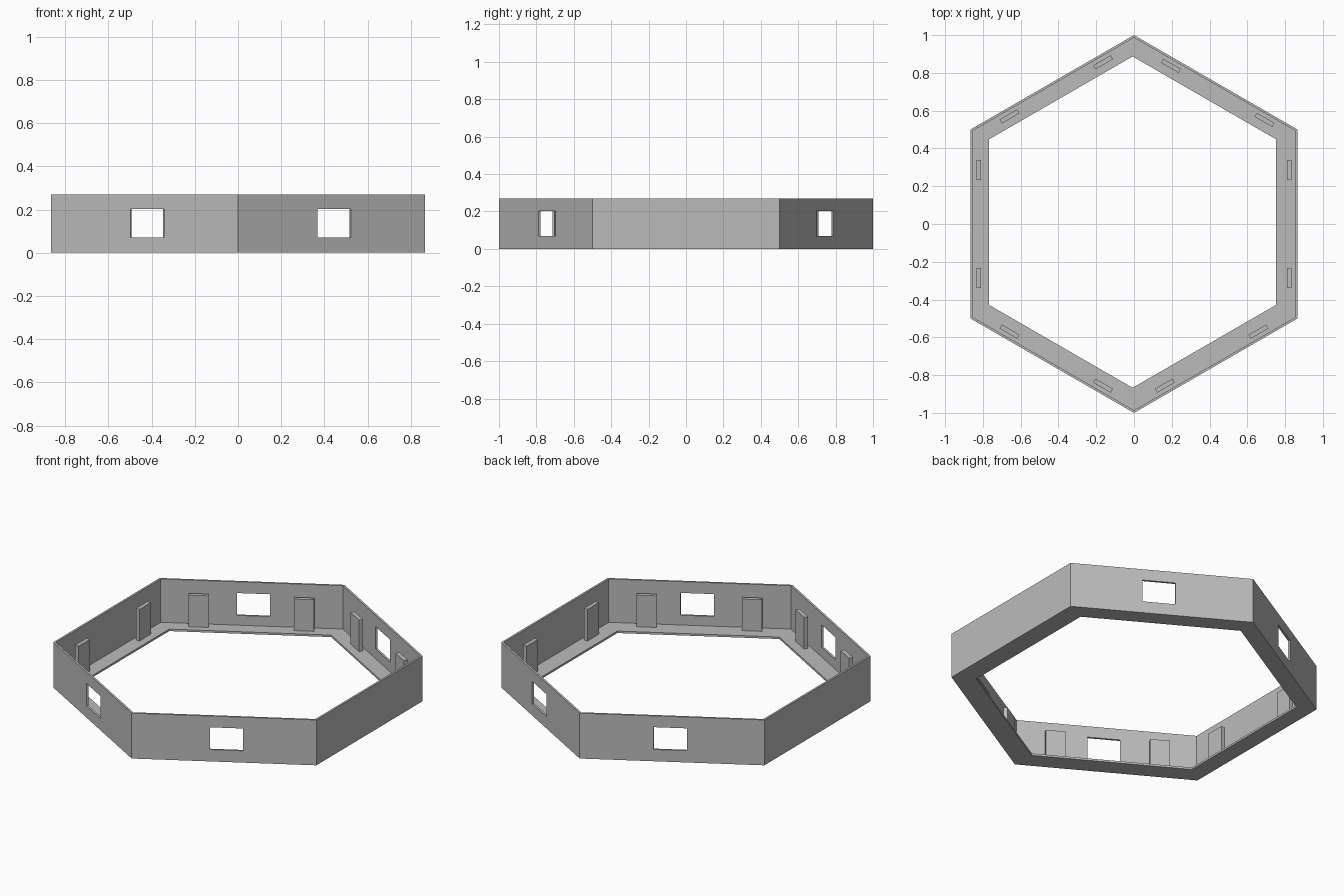
import bpy
from math import radians, cos, sin, sqrt
from mathutils import Matrix

cube = bpy.data.objects.get("Cube")
if cube:
    bpy.data.objects.remove(cube, do_unlink=True)

HEIGHT, THICK = 0.27, 0.012
APOTHEM = sqrt(3) / 2

grey = bpy.data.materials.new("plain grey")
grey.use_nodes = True
COLOUR = (0.5, 0.5, 0.5, 1)
grey.diffuse_color = COLOUR
grey.node_tree.nodes["Principled BSDF"].inputs["Base Color"].default_value = COLOUR


def add_mesh(name, verts, faces):
    mesh = bpy.data.meshes.new(name)
    mesh.from_pydata(verts, [], faces)
    mesh.materials.append(grey)
    obj = bpy.data.objects.new(name, mesh)
    bpy.context.collection.objects.link(obj)
    return obj


def hex_ring(name, inner, height, shift=(0, 0)):
    """Hexagonal ring of outer radius 1 with a hexagonal hole."""
    def loop(r, z, dx=0, dy=0):
        return [(r * cos(radians(30 + 60 * i)) + dx,
                 r * sin(radians(30 + 60 * i)) + dy, z) for i in range(6)]
    verts = (loop(1, 0) + loop(1, height)
             + loop(inner, height, *shift) + loop(inner, 0, *shift))
    faces = []
    for row in range(4):
        a, b = row * 6, (row + 1) % 4 * 6
        for i in range(6):
            j = (i + 1) % 6
            faces.append((a + i, a + j, b + j, b + i))
    return add_mesh(name, verts, faces)


def wall_box(name, angle, along, out, depth, width, z0, z1):
    """Box parallel to the wall that faces the given angle."""
    turn = Matrix.Rotation(radians(angle), 4, 'Z')
    verts = [turn @ Matrix.Translation((out + x * depth / 2, along + y * width / 2, z)).to_translation()
             for z in (z0, z1) for x, y in ((-1, -1), (1, -1), (1, 1), (-1, 1))]
    faces = [(3, 2, 1, 0), (4, 5, 6, 7)]
    faces += [(i, (i + 1) % 4, (i + 1) % 4 + 4, i + 4) for i in range(4)]
    return add_mesh(name, verts, faces)


# Outer walls and floor ledge
walls = hex_ring("outer_walls", 1 - THICK / APOTHEM, HEIGHT)
hex_ring("floor_ledge", 0.877, THICK, (-0.0075, 0.01))

# Window openings in the four slanted walls
for angle, along in ((60, -0.016), (120, -0.009), (240, 0.015), (300, 0.014)):
    cutter = wall_box("window_cutter", angle, along, APOTHEM, 0.1, 0.18, 0.07, 0.203)
    cutter.hide_render = True
    cut = walls.modifiers.new("window", 'BOOLEAN')
    cut.operation, cut.solver, cut.object = 'DIFFERENCE', 'EXACT', cutter
    bpy.context.view_layer.objects.active = walls
    bpy.ops.object.modifier_apply(modifier=cut.name)
    bpy.data.objects.remove(cutter, do_unlink=True)

# Pair of upright panels standing inside each wall
for angle in range(0, 360, 60):
    shift = -0.037 if angle == 60 else 0
    for side in (-1, 1):
        wall_box("upright_panel", angle, side * 0.286 + shift, 0.823,
                 0.024, 0.108, THICK, 0.2)
